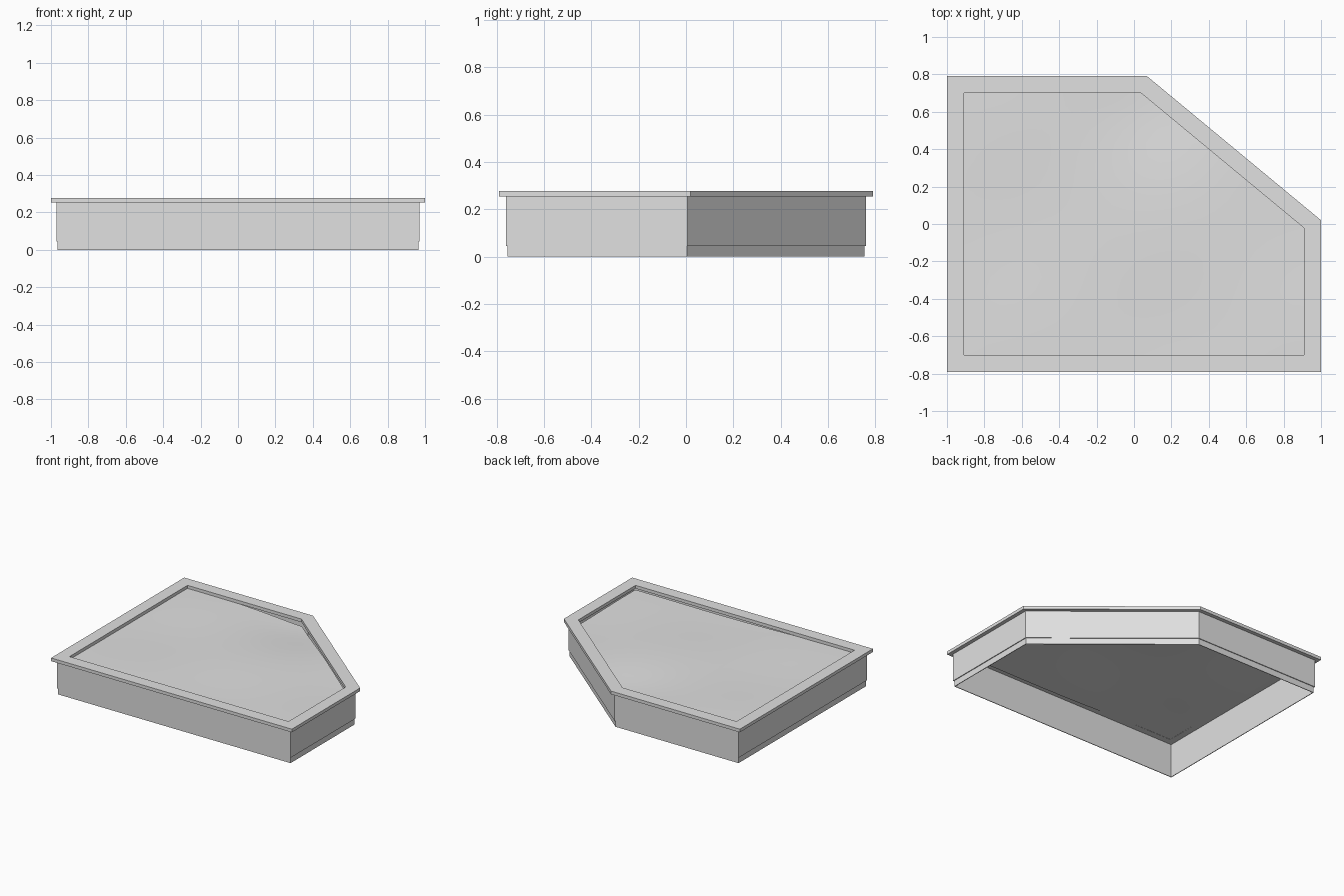
import bpy, bmesh, math
from mathutils import Vector

cube = bpy.data.objects.get("Cube")
if cube:
    bpy.data.objects.remove(cube, do_unlink=True)

grey = bpy.data.materials.new("light grey")
grey.use_nodes = True
colour = (0.75, 0.75, 0.75, 1)
grey.diffuse_color = colour
grey.node_tree.nodes["Principled BSDF"].inputs["Base Color"].default_value = colour

# Plan outline, counter-clockwise, with one corner cut off
OUTLINE = [Vector(p) for p in ((-1, -0.79), (1, -0.79), (1, 0.02), (0.07, 0.79), (-1, 0.79))]


def inset(distance):
    """Outline moved inwards by an even distance."""
    points = []
    for i, p in enumerate(OUTLINE):
        a = (p - OUTLINE[i - 1]).normalized()
        b = (OUTLINE[(i + 1) % len(OUTLINE)] - p).normalized()
        na, nb = Vector((-a.y, a.x)), Vector((-b.y, b.x))
        points.append(p + (na + nb) * distance / (1 + na.dot(nb)))
    return points


def add_object(name, bm):
    mesh = bpy.data.meshes.new(name)
    bm.to_mesh(mesh)
    bm.free()
    mesh.materials.append(grey)
    obj = bpy.data.objects.new(name, mesh)
    bpy.context.collection.objects.link(obj)
    return obj


def sweep(name, profile):
    """Carry a closed (inset, height) profile around the outline."""
    bm = bmesh.new()
    rings = [[bm.verts.new((p.x, p.y, z)) for p in inset(d)] for d, z in profile]
    for k, ring in enumerate(rings):
        after = rings[(k + 1) % len(rings)]
        for i in range(len(ring)):
            j = (i + 1) % len(ring)
            bm.faces.new((ring[i], ring[j], after[j], after[i]))
    bmesh.ops.recalc_face_normals(bm, faces=bm.faces)
    return add_object(name, bm)


# Plinth, wall and overhanging rim
sweep("plinth", [(0.035, 0), (0.035, 0.048), (0.04, 0.048), (0.04, 0)])
sweep("wall", [(0.029, 0.045), (0.029, 0.256), (0.04, 0.256), (0.04, 0.045)])
sweep("rim", [(0, 0.254), (0, 0.278), (0.09, 0.278), (0.09, 0.254)])

# Gently uneven soil sheet, trimmed to the opening
bm = bmesh.new()
bmesh.ops.create_grid(bm, x_segments=28, y_segments=28, size=1)
edge = inset(0.086)
for i, p in enumerate(edge):
    d = p - edge[i - 1]
    bmesh.ops.bisect_plane(bm, geom=bm.verts[:] + bm.edges[:] + bm.faces[:],
                           plane_co=(p.x, p.y, 0), plane_no=(d.y, -d.x, 0),
                           clear_outer=True)
for v in bm.verts:
    x, y = v.co.x, v.co.y
    dip = 0.022 * math.exp(-((x - 0.1) ** 2 + (y - 0.7) ** 2) / 0.12)
    v.co.z = 0.246 - 0.008 * x - dip + 0.004 * math.sin(4 * x + 1) * math.cos(5 * y)
for f in bm.faces:
    f.smooth = True
add_object("soil", bm)
